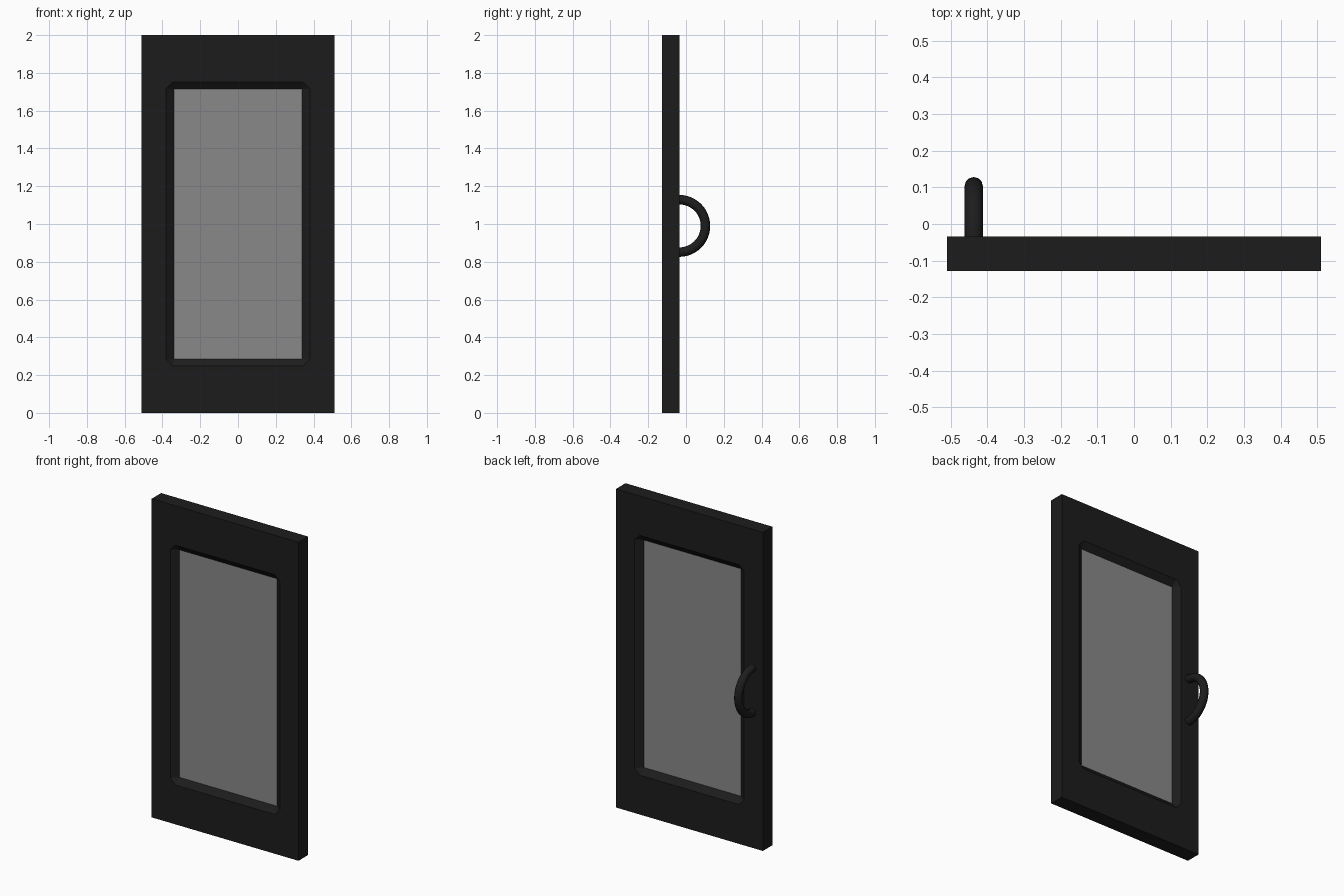
import bpy, bmesh, math

if "Cube" in bpy.data.objects:
    bpy.data.objects.remove(bpy.data.objects["Cube"])

FRONT, BACK, RECESS = -0.128, -0.034, 0.03
MID_Y = (FRONT + BACK) / 2


def material(name, shade):
    m = bpy.data.materials.new(name)
    m.diffuse_color = (shade, shade, shade, 1)
    m.use_nodes = True
    m.node_tree.nodes["Principled BSDF"].inputs["Base Color"].default_value = m.diffuse_color
    return m


def loop(bm, half_w, half_h, cut, y):
    """Rectangle around z = 1 with its corners cut off; cut 0 keeps them sharp."""
    pts = []
    for sx, sz in ((1, 1), (-1, 1), (-1, -1), (1, -1)):
        a = (sx * half_w, y, 1 + sz * (half_h - cut))
        b = (sx * (half_w - cut), y, 1 + sz * half_h)
        pts += [a, b] if sx * sz > 0 else [b, a]
    return [bm.verts.new(p) for p in pts]


black = material("black_paint", 0.012)
grey = material("grey_glass", 0.25)

# Door frame: one closed cross-section of loops swept round the window
bm = bmesh.new()
loops = [loop(bm, *spec) for spec in (
    (0.51, 1.0, 0, FRONT),
    (0.38, 0.753, 0.035, FRONT),
    (0.338, 0.714, 0, FRONT + RECESS),
    (0.338, 0.714, 0, BACK - RECESS),
    (0.38, 0.753, 0.035, BACK),
    (0.51, 1.0, 0, BACK))]
for k in range(6):
    p, q = loops[k], loops[(k + 1) % 6]
    for i in range(8):
        j = (i + 1) % 8
        bm.faces.new((p[i], p[j], q[j], q[i]))
bmesh.ops.remove_doubles(bm, verts=bm.verts, dist=1e-5)
bmesh.ops.recalc_face_normals(bm, faces=bm.faces)
mesh = bpy.data.meshes.new("door_frame")
bm.to_mesh(mesh)
bm.free()
mesh.materials.append(black)
bpy.context.collection.objects.link(bpy.data.objects.new("door_frame", mesh))

# Window pane filling the opening
bpy.ops.mesh.primitive_cube_add(size=1, location=(0, MID_Y, 1))
pane = bpy.context.object
pane.name = "window_pane"
pane.scale = (0.676, BACK - FRONT - 2 * RECESS, 1.428)
pane.data.materials.append(grey)

# Half-ring pull handle on the back
curve = bpy.data.curves.new("handle", "CURVE")
curve.dimensions = "3D"
curve.bevel_depth = 0.025
curve.bevel_resolution = 4
curve.use_fill_caps = True
STEPS = 24
spline = curve.splines.new("POLY")
spline.points.add(STEPS)
for i, pt in enumerate(spline.points):
    a = math.pi * (i / STEPS - 0.5)
    pt.co = (-0.437, BACK - 0.002 + 0.139 * math.cos(a), 0.99 + 0.139 * math.sin(a), 1)
spline.use_smooth = True
curve.materials.append(black)
bpy.context.collection.objects.link(bpy.data.objects.new("handle", curve))
